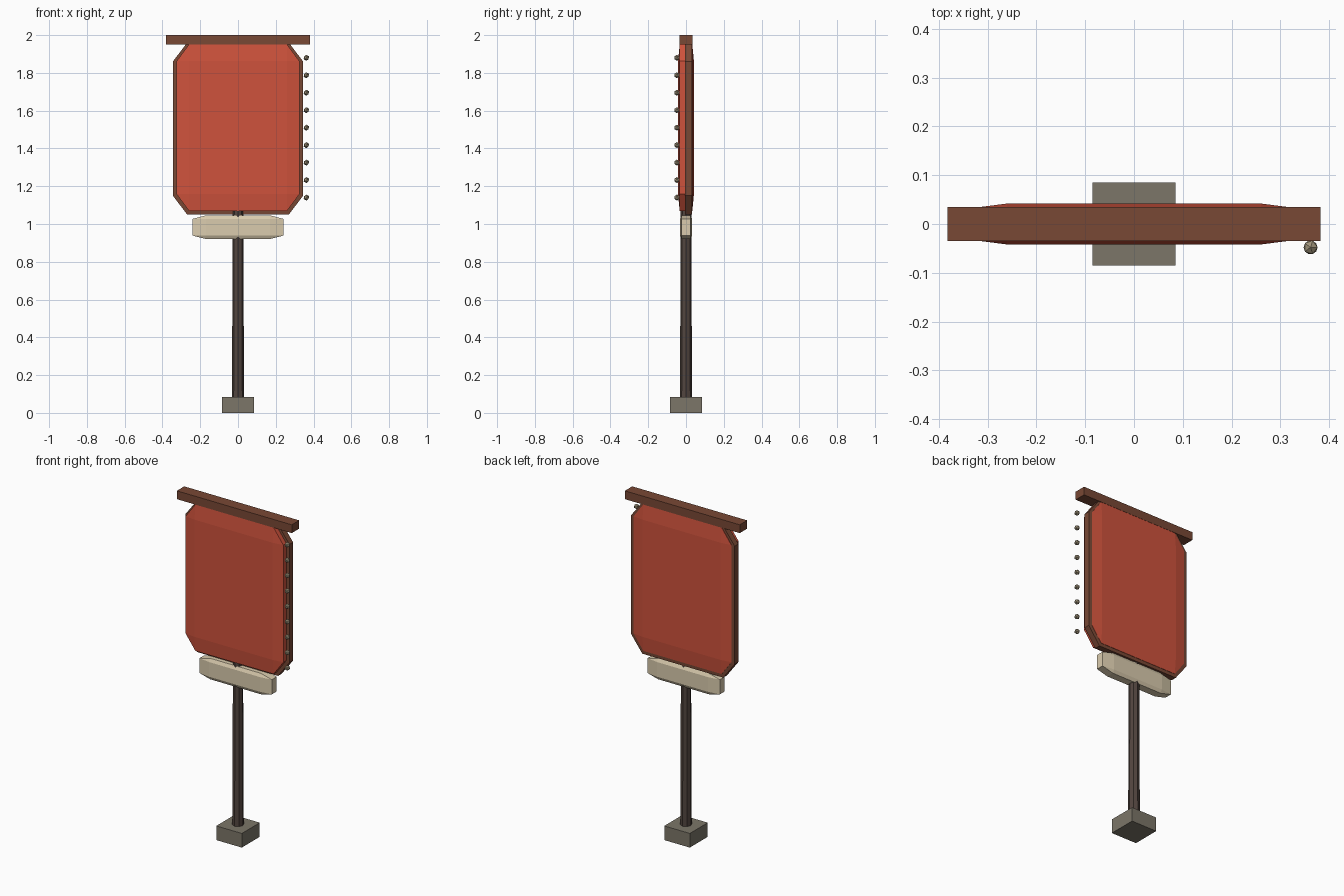
import bpy, bmesh
from mathutils import Matrix

if "Cube" in bpy.data.objects:
    bpy.data.objects.remove(bpy.data.objects["Cube"])


def material(name, rgb):
    m = bpy.data.materials.new(name)
    m.diffuse_color = (*rgb, 1)
    m.use_nodes = True
    m.node_tree.nodes["Principled BSDF"].inputs["Base Color"].default_value = m.diffuse_color
    return m


RED = material("red_cloth", (0.62, 0.085, 0.045))
BROWN = material("brown_wood", (0.19, 0.065, 0.035))
DARK = material("dark_wood", (0.085, 0.06, 0.05))
IVORY = material("ivory", (0.70, 0.60, 0.42))
STONE = material("stone", (0.20, 0.18, 0.14))
BEAD = material("bead", (0.36, 0.30, 0.20))


def finish(name, bm, mat):
    me = bpy.data.meshes.new(name)
    bm.to_mesh(me)
    bm.free()
    me.materials.append(mat)
    ob = bpy.data.objects.new(name, me)
    bpy.context.collection.objects.link(ob)
    return ob


def block(name, center, half, mat, chamfer=0):
    """Box with chamfers proportional to each half size."""
    bm = bmesh.new()
    bmesh.ops.create_cube(bm, size=2)
    if chamfer:
        bmesh.ops.bevel(bm, geom=bm.edges[:], offset=chamfer, segments=1,
                        profile=0.5, affect='EDGES')
    bmesh.ops.scale(bm, vec=half, verts=bm.verts)
    bmesh.ops.translate(bm, vec=center, verts=bm.verts)
    return finish(name, bm, mat)


# Stone foot
block("base", (0, 0, 0.0425), (0.085, 0.085, 0.0425), STONE)

# Slightly tapered eight-sided pole
bm = bmesh.new()
bmesh.ops.create_cone(bm, cap_ends=True, segments=8, radius1=0.032,
                      radius2=0.028, depth=1.0,
                      matrix=Matrix.Translation((0, 0, 0.57)))
finish("pole", bm, DARK)

# Ivory collar under the panel
block("collar", (0, 0, 0.983), (0.241, 0.033, 0.063), IVORY, 0.3)

# Brown backing and the red panel passing through it
block("backing", (0, 0.013, 1.505), (0.345, 0.0225, 0.455), BROWN, 0.22)
block("panel", (0, 0, 1.51), (0.325, 0.042, 0.44), RED, 0.2)

# Top rail
block("top_rail", (0, 0, 1.975), (0.382, 0.035, 0.025), BROWN)

# Row of beads down the right front edge
for i in range(9):
    bm = bmesh.new()
    bmesh.ops.create_icosphere(
        bm, subdivisions=1, radius=0.016,
        matrix=Matrix.Translation((0.362, -0.048, 1.14 + 0.0925 * i)))
    finish(f"bead_{i + 1}", bm, BEAD)
